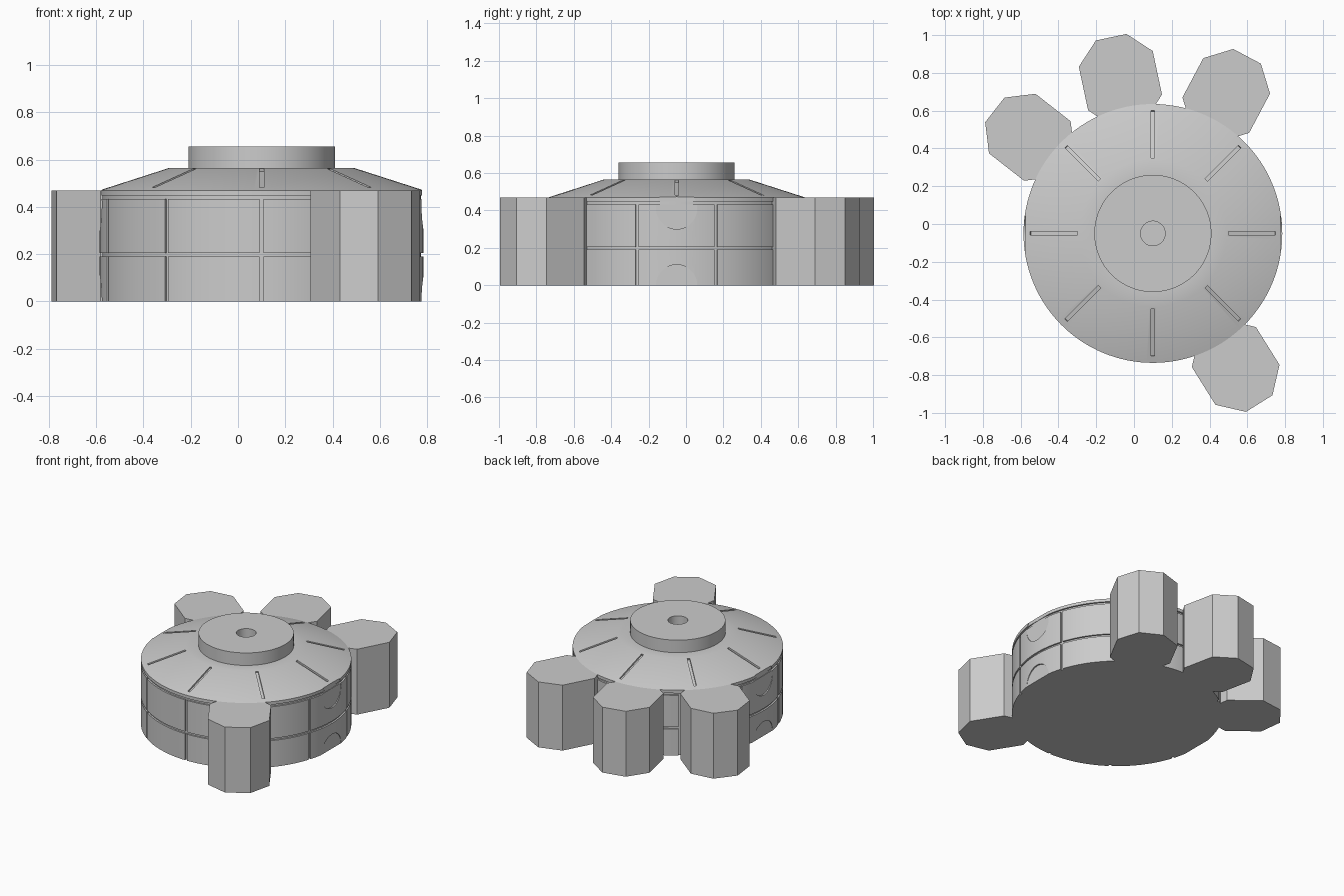
import bpy, bmesh, math
from mathutils import Matrix, Vector

if "Cube" in bpy.data.objects:
    bpy.data.objects.remove(bpy.data.objects["Cube"], do_unlink=True)

CENTRE = Vector((0.1, -0.05, 0))
RADIUS, RIM_Z, EAVE_R, ROOF_Z = 0.685, 0.47, 0.39, 0.565
GROOVE = 0.012  # depth of the panel seams

grey = bpy.data.materials.new("plain_grey")
grey.use_nodes = True
grey.diffuse_color = (0.6, 0.6, 0.6, 1)
grey.node_tree.nodes["Principled BSDF"].inputs["Base Color"].default_value = (0.6, 0.6, 0.6, 1)


def make_object(name, bm):
    bmesh.ops.recalc_face_normals(bm, faces=bm.faces)
    mesh = bpy.data.meshes.new(name)
    bm.to_mesh(mesh)
    bm.free()
    mesh.materials.append(grey)
    obj = bpy.data.objects.new(name, mesh)
    obj.location = CENTRE
    bpy.context.collection.objects.link(obj)
    return obj


def lathe(name, profile, steps=128):
    bm = bmesh.new()
    verts = [bm.verts.new((r, 0, z)) for r, z in profile]
    edges = [bm.edges.new(pair) for pair in zip(verts, verts[1:])]
    bmesh.ops.spin(bm, geom=verts + edges, cent=(0, 0, 0), axis=(0, 0, 1),
                   angle=math.tau, steps=steps, use_merge=True)
    bmesh.ops.remove_doubles(bm, verts=bm.verts, dist=1e-5)
    # Close the open end rings
    bmesh.ops.holes_fill(bm, edges=[e for e in bm.edges if e.is_boundary], sides=0)
    return make_object(name, bm)


def add_box(bm, angle, radius, z, size, tilt=0):
    matrix = (Matrix.Rotation(angle, 4, 'Z') @ Matrix.Translation((radius, 0, z))
              @ Matrix.Rotation(tilt, 4, 'Y') @ Matrix.Diagonal((*size, 1)))
    bmesh.ops.create_cube(bm, size=1, matrix=matrix)


# Drum, sloping roof, raised cap and centre hole in one turned profile
profile = [(RADIUS, 0)]
for low, high in ((0.19, 0.205), (0.433, 0.448)):
    profile += [(RADIUS, low), (RADIUS - GROOVE, low),
                (RADIUS - GROOVE, high), (RADIUS, high)]
profile += [(RADIUS, RIM_Z), (EAVE_R, ROOF_Z), (0.31, ROOF_Z), (0.31, 0.655),
            (0.065, 0.655), (0.065, 0.56)]
drum = lathe("drum_body", profile)

cut = bmesh.new()
# Ten upright seams round the wall
for i in range(10):
    add_box(cut, math.radians(36 * i - 90), RADIUS + 0.05 - GROOVE, 0.195,
            (0.1, 0.017, 0.49))
# Eight radial slots in the roof
slope = math.atan2(ROOF_Z - RIM_Z, RADIUS - EAVE_R)
mid_r = 0.525
mid_z = ROOF_Z - (mid_r - EAVE_R) * math.tan(slope)
for i in range(8):
    add_box(cut, math.radians(45 * i), mid_r, mid_z,
            (0.25 / math.cos(slope), 0.018, 0.024), slope)
# Shallow round recesses on both sides, at the rim and at the foot
for side in (0, math.pi):
    for z in (0.41, 0):
        bmesh.ops.create_cone(
            cut, cap_ends=True, segments=48, radius1=0.11, radius2=0.11, depth=0.1,
            matrix=Matrix.Rotation(side, 4, 'Z') @ Matrix.Translation((0.725, 0, z))
            @ Matrix.Rotation(math.pi / 2, 4, 'Y'))
cutter = make_object("seam_cutter", cut)
cutter.hide_render = True

boolean = drum.modifiers.new("seams", 'BOOLEAN')
boolean.operation = 'DIFFERENCE'
boolean.solver = 'EXACT'
boolean.object = cutter
bpy.context.view_layer.objects.active = drum
drum.select_set(True)
bpy.ops.object.modifier_apply(modifier=boolean.name)
bpy.data.objects.remove(cutter, do_unlink=True)
bpy.ops.object.shade_smooth_by_angle(angle=math.radians(30))


# Eight-sided pods, lengthened towards the drum
def make_pod(name, degrees):
    apothem, stretch, outer = 0.2, 0.07, 1.062
    bm = bmesh.new()
    ring = []
    for i in range(8):
        a = math.radians(45 * i + 22.5)
        r = apothem / math.cos(math.pi / 8)
        x = r * math.cos(a) + outer - apothem - (stretch if math.cos(a) < 0 else 0)
        ring.append(bm.verts.new((x, r * math.sin(a), 0)))
    base = bm.faces.new(ring)
    top = bmesh.ops.extrude_face_region(bm, geom=[base], use_keep_orig=True)
    bmesh.ops.translate(bm, vec=(0, 0, RIM_Z),
                        verts=[v for v in top["geom"] if isinstance(v, bmesh.types.BMVert)])
    bm.transform(Matrix.Rotation(math.radians(degrees), 4, 'Z'))
    make_object(name, bm)


for name, degrees in (("back_left_pod", 62), ("back_pod", 102),
                      ("back_right_pod", 142), ("front_left_pod", 302)):
    make_pod(name, degrees)
